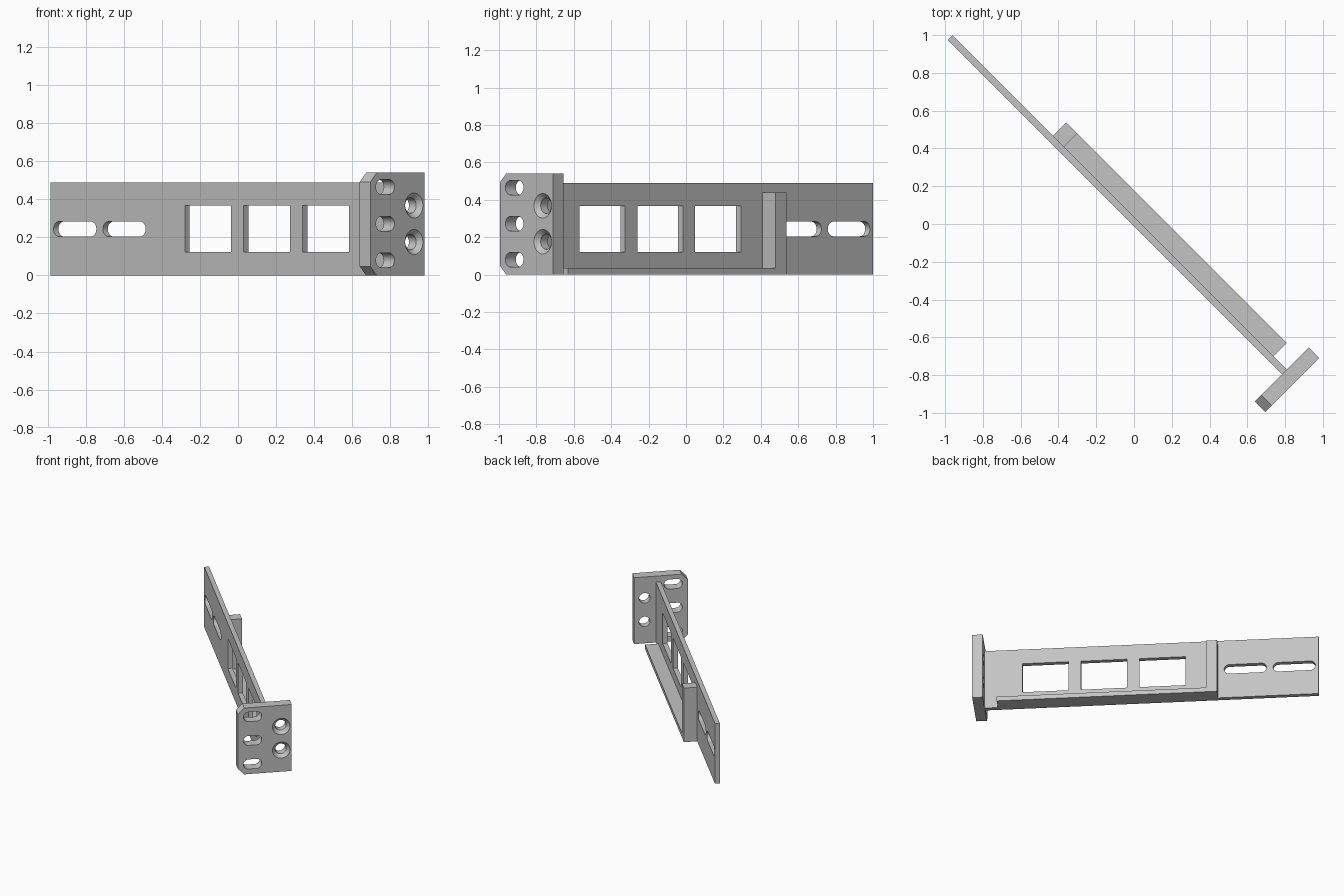
import bpy, bmesh, math
from mathutils import Matrix

if "Cube" in bpy.data.objects:
    bpy.data.objects.remove(bpy.data.objects["Cube"])

metal = bpy.data.materials.new("grey_metal")
metal.diffuse_color = (0.55, 0.55, 0.55, 1)
metal.use_nodes = True
metal.node_tree.nodes["Principled BSDF"].inputs["Base Color"].default_value = metal.diffuse_color
TURN = Matrix.Rotation(-math.pi / 4, 4, 'Z')   # the bracket lies diagonally


def loft(name, axis, sections):
    """Solid through (profile, position) sections; profile = (along, z), axis 'x' or 'y'."""
    bm = bmesh.new()
    rings = []
    for pts, d in sections:
        rings.append([bm.verts.new((d, a, z) if axis == 'x' else (a, d, z)) for a, z in pts])
    n = len(rings[0])
    for r, s in zip(rings, rings[1:]):
        for i in range(n):
            bm.faces.new((r[i], r[(i + 1) % n], s[(i + 1) % n], s[i]))
    bm.faces.new(rings[0])
    bm.faces.new(rings[-1])
    bmesh.ops.recalc_face_normals(bm, faces=bm.faces)
    me = bpy.data.meshes.new(name)
    bm.to_mesh(me)
    bm.free()
    me.materials.append(metal)
    ob = bpy.data.objects.new(name, me)
    bpy.context.collection.objects.link(ob)
    return ob


def rect(a0, a1, z0, z1):
    return [(a0, z0), (a1, z0), (a1, z1), (a0, z1)]


def slot(a0, a1, zc, r, n=16):
    """Round-ended slot outline."""
    pts = []
    for c, start in ((a1 - r, -math.pi / 2), (a0 + r, math.pi / 2)):
        for i in range(n + 1):
            t = start + math.pi * i / n
            pts.append((c + r * math.cos(t), zc + r * math.sin(t)))
    return pts


def circle(a, zc, r, n=32):
    return [(a + r * math.cos(2 * math.pi * i / n), zc + r * math.sin(2 * math.pi * i / n))
            for i in range(n)]


def finish(ob, cutters=()):
    """Cut the openings, smooth the round walls and turn the part into place."""
    bpy.ops.object.select_all(action='DESELECT')
    bpy.context.view_layer.objects.active = ob
    ob.select_set(True)
    for c in cutters:
        m = ob.modifiers.new("cut", 'BOOLEAN')
        m.operation, m.solver, m.object = 'DIFFERENCE', 'EXACT', c
        bpy.ops.object.modifier_apply(modifier=m.name)
        bpy.data.objects.remove(c)
    bpy.ops.object.shade_smooth_by_angle(angle=math.radians(25))
    ob.data.transform(TURN)


# Long flat bar with three square windows and two slots
bar = loft("bar", 'y', [(rect(-1.386, 1.12, 0, 0.49), -0.0085),
                        (rect(-1.386, 1.12, 0, 0.49), 0.0275)])
bar_holes = [rect(u, u + 0.345, 0.122, 0.368) for u in (-0.387, 0.051, 0.488)]
bar_holes += [slot(u, u + 0.318, 0.244, 0.039) for u in (-1.363, -0.996)]
finish(bar, [loft("cutter", 'y', [(p, -0.1), (p, 0.1)]) for p in bar_holes])

# Bottom flange with an upright post at its far end
L = [(-0.633, 0), (1.018, 0), (1.018, 0.036), (-0.551, 0.036), (-0.551, 0.44), (-0.633, 0.44)]
finish(loft("flange_and_post", 'y', [(L, 0.0275), (L, 0.127)]))

# End plate with two clipped corners
U0, U1, C, H = 1.117, 1.196, 0.048, 0.54
outline = [(-0.212, C), (-0.212 + C, 0), (0.191, 0), (0.191, H), (-0.212 + C, H), (-0.212, H - C)]
plate = loft("end_plate", 'x', [(outline, U0), (outline, U1)])
cutters = []
for z in (0.08, 0.272, 0.465):                  # mounting slots
    p = slot(-0.170, -0.033, z, 0.039)
    cutters.append(loft("cutter", 'x', [(p, U0 - 0.05), (p, U1 + 0.05)]))
for z in (0.176, 0.368):                        # countersunk screw holes
    cutters.append(loft("cutter", 'x', [(circle(0.113, z, 0.041), U0 - 0.05),
                                        (circle(0.113, z, 0.041), U1 - 0.025),
                                        (circle(0.113, z, 0.066), U1),
                                        (circle(0.113, z, 0.066), U1 + 0.05)]))
finish(plate, cutters)
